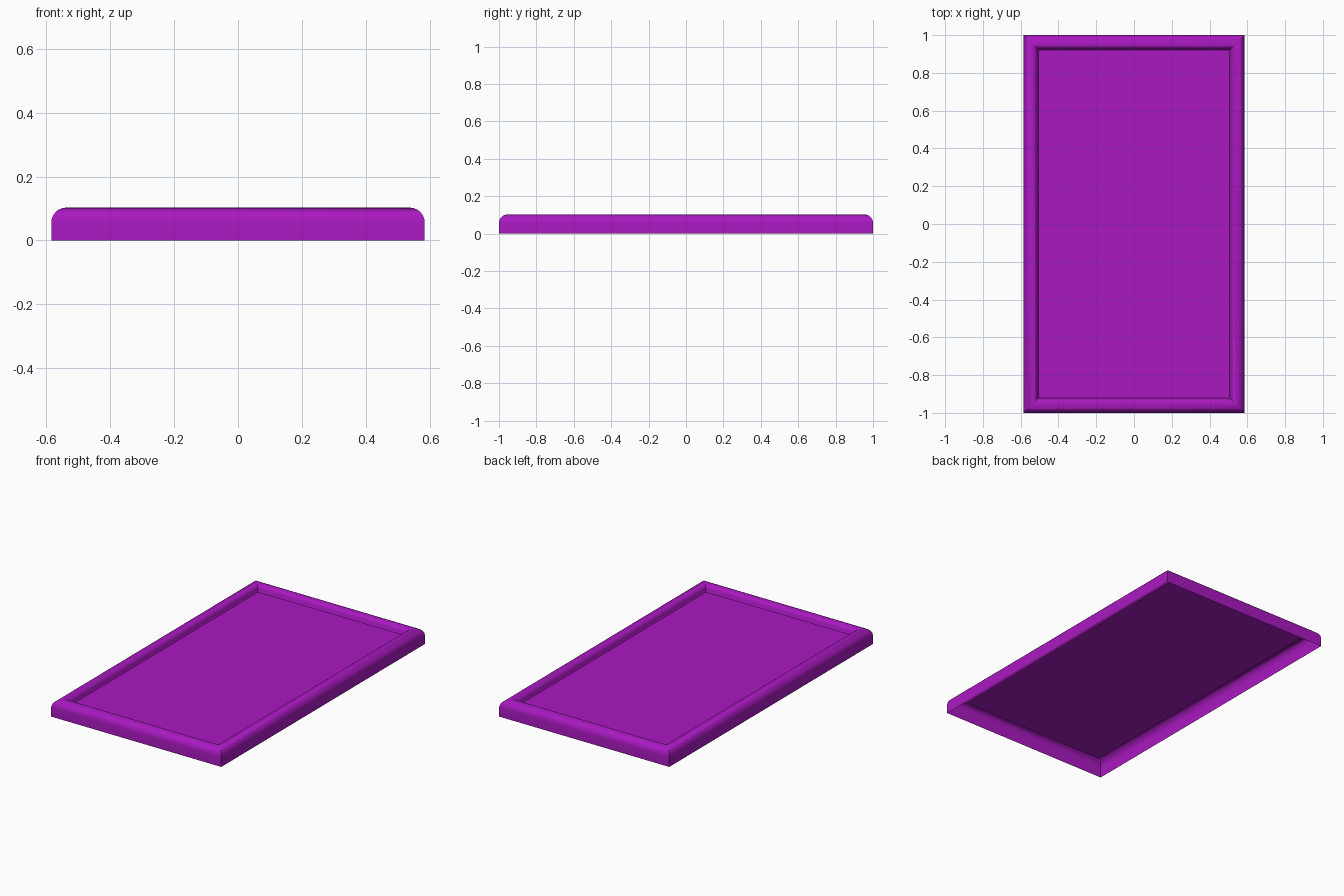
import bpy, bmesh, math

if "Cube" in bpy.data.objects:
    bpy.data.objects.remove(bpy.data.objects["Cube"])

W, L = 0.585, 1.0          # half sizes
TOP, PANEL = 0.103, 0.062  # rim height, panel height

mat = bpy.data.materials.new("purple")
mat.diffuse_color = (0.40, 0.01, 0.53, 1)
mat.use_nodes = True
mat.node_tree.nodes["Principled BSDF"].inputs["Base Color"].default_value = mat.diffuse_color


def finish(name, bm, smooth):
    me = bpy.data.meshes.new(name)
    bm.normal_update()
    bm.to_mesh(me)
    bm.free()
    ob = bpy.data.objects.new(name, me)
    bpy.context.collection.objects.link(ob)
    me.materials.append(mat)
    if smooth:
        bpy.context.view_layer.objects.active = ob
        ob.select_set(True)
        bpy.ops.object.shade_smooth_by_angle(angle=math.radians(35))
        ob.select_set(False)
    return ob


def ring(bm, inset, z):
    x, y = W - inset, L - inset
    return [bm.verts.new((sx * x, sy * y, z))
            for sx, sy in ((-1, -1), (1, -1), (1, 1), (-1, 1))]


# Rim profile (inset, z): straight outer wall, rounded top, drop to the panel
profile = [(0, 0)]
for i in range(7):
    a = math.radians(15 * i)
    profile.append((0.047 * (1 - math.cos(a)), 0.056 + 0.047 * math.sin(a)))
for i in range(1, 6):
    a = math.radians(18 * i)
    profile.append((0.047 + 0.028 * math.sin(a), TOP - 0.034 * (1 - math.cos(a))))
profile.append((0.080, PANEL))

# Mitred hollow rim, open underneath
bm = bmesh.new()
rings = [ring(bm, d, z) for d, z in profile]
for lo, hi in zip(rings, rings[1:]):
    for i in range(4):
        j = (i + 1) % 4
        bm.faces.new((lo[i], lo[j], hi[j], hi[i]))
finish("rim", bm, True)

# Recessed flat panel
bm = bmesh.new()
bm.faces.new(ring(bm, 0.080, PANEL))
finish("panel", bm, False)
